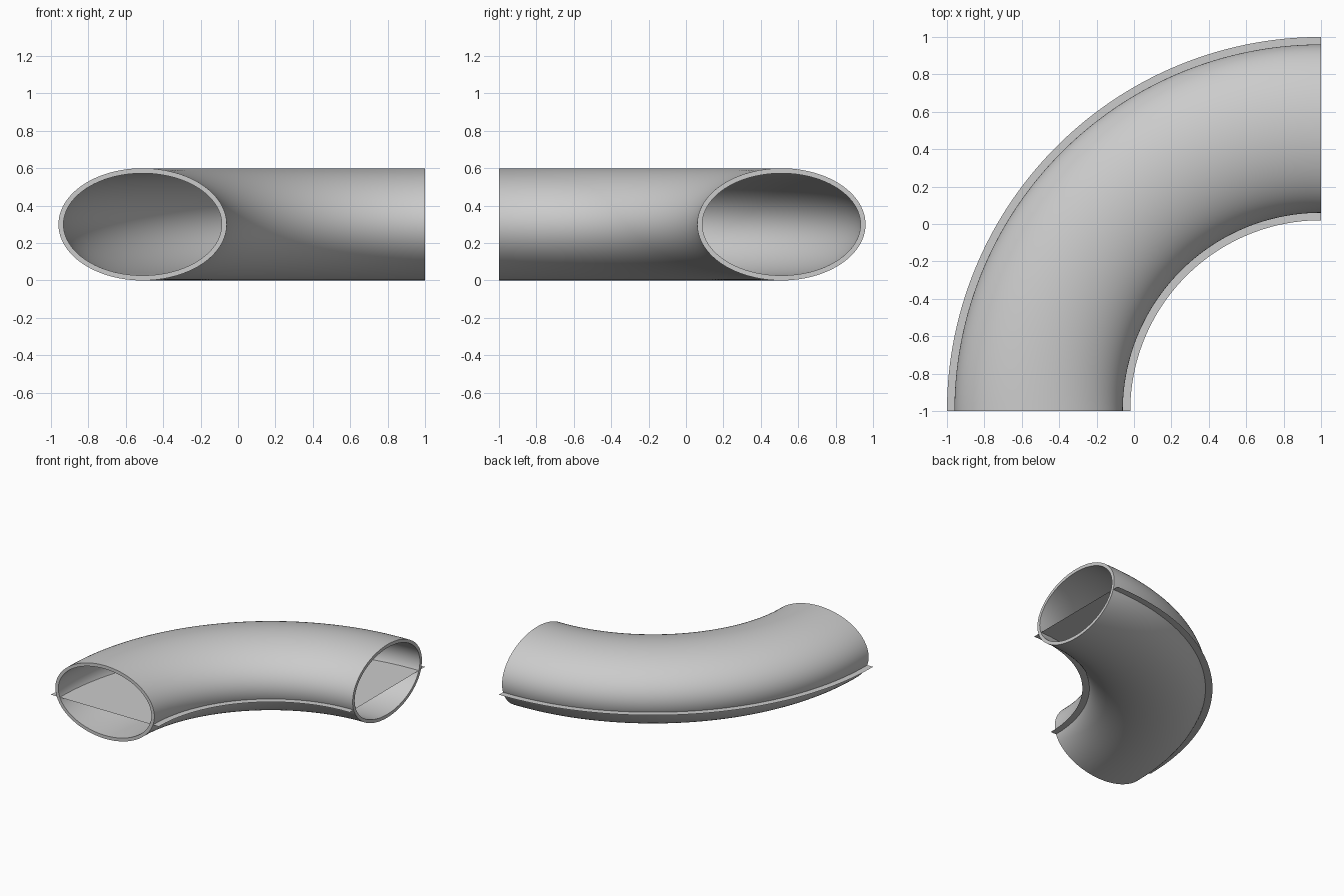
import bpy, bmesh, math

if "Cube" in bpy.data.objects:
    bpy.data.objects.remove(bpy.data.objects["Cube"])

CX, CY = 1.0, -1.0      # bend centre
R = 1.51                # centre line radius
STEPS = 72              # segments along the quarter turn
SIDES = 96              # segments round the tube

grey = bpy.data.materials.new("light grey")
grey.diffuse_color = (0.6, 0.6, 0.6, 1)
grey.use_nodes = True
grey.node_tree.nodes["Principled BSDF"].inputs["Base Color"].default_value = grey.diffuse_color


def sweep(bm, profile, closed):
    """Sweep (radius, z) points a quarter turn about the bend centre."""
    rings = []
    for i in range(STEPS + 1):
        a = math.pi / 2 + math.pi / 2 * i / STEPS
        rings.append([bm.verts.new((CX + r * math.cos(a), CY + r * math.sin(a), z))
                      for r, z in profile])
    n = len(profile)
    for p, q in zip(rings, rings[1:]):
        for j in range(n if closed else n - 1):
            k = (j + 1) % n
            bm.faces.new((p[j], p[k], q[k], q[j]))
    return rings


def ellipse(a, b):
    return [(R + a * math.cos(2 * math.pi * j / SIDES),
             0.3 + b * math.sin(2 * math.pi * j / SIDES)) for j in range(SIDES)]


def finish(bm, name, recalc):
    if recalc:
        bmesh.ops.recalc_face_normals(bm, faces=bm.faces)
    me = bpy.data.meshes.new(name)
    bm.to_mesh(me)
    bm.free()
    me.materials.append(grey)
    ob = bpy.data.objects.new(name, me)
    bpy.context.collection.objects.link(ob)
    bpy.ops.object.select_all(action='DESELECT')
    ob.select_set(True)
    bpy.context.view_layer.objects.active = ob
    bpy.ops.object.shade_smooth_by_angle(angle=math.radians(30))
    return ob


# Hollow elliptical tube: outer skin, inner skin and end rims
bm = bmesh.new()
outer = sweep(bm, ellipse(0.45, 0.30), True)
inner = sweep(bm, ellipse(0.423, 0.273), True)
for e in (0, -1):
    for j in range(SIDES):
        k = (j + 1) % SIDES
        bm.faces.new((outer[e][j], outer[e][k], inner[e][k], inner[e][j]))
finish(bm, "curved_tube", True)

# Thin flat sheet running through the tube and sticking out on both sides
bm = bmesh.new()
sweep(bm, [(R - 0.49, 0.23), (R + 0.49, 0.23)], False)
for f in bm.faces:
    f.normal_update()
    if f.normal.z < 0:
        f.normal_flip()
finish(bm, "floor_sheet", False)
